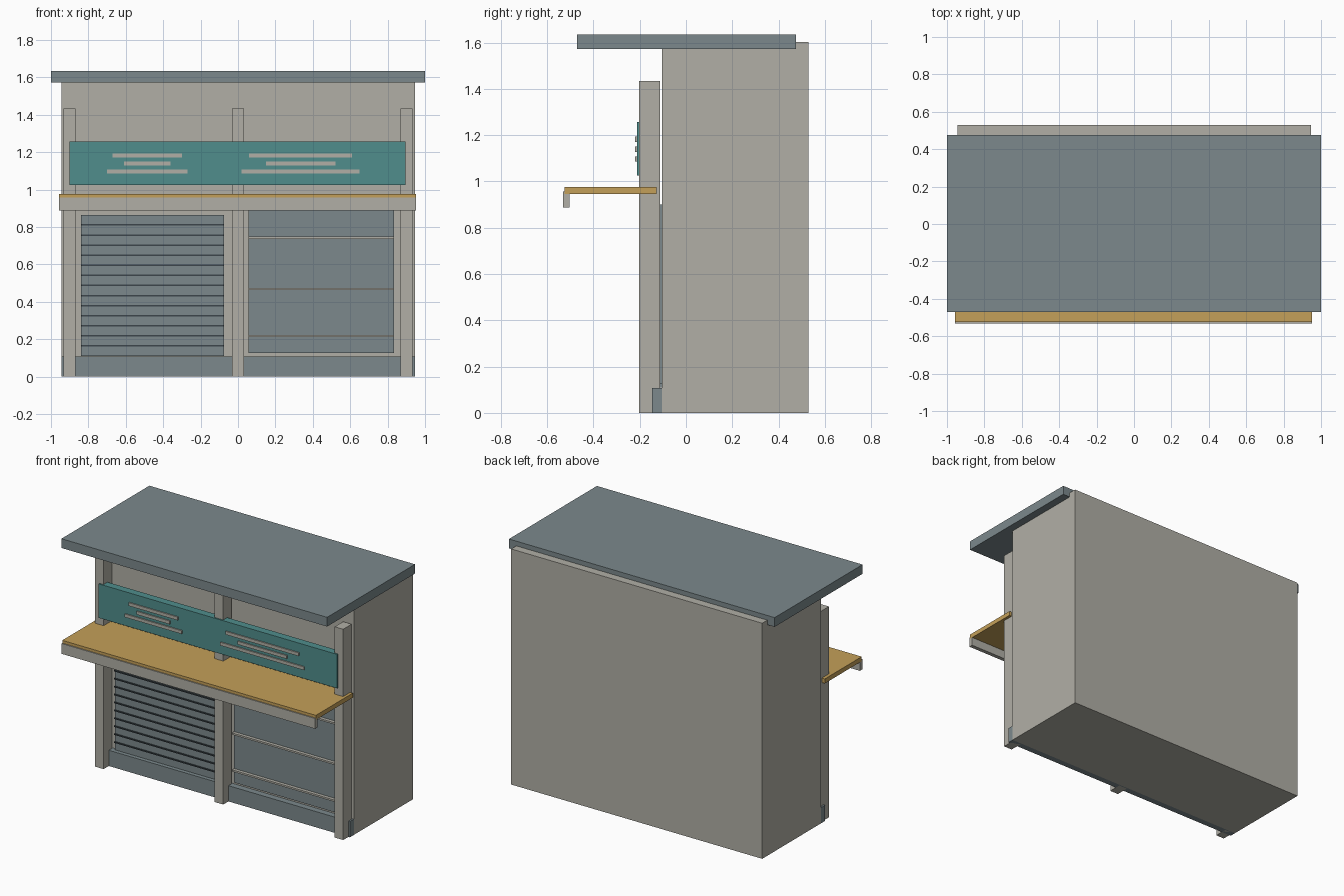
import bpy

cube = bpy.data.objects.get("Cube")
if cube:
    bpy.data.objects.remove(cube, do_unlink=True)


def material(name, rgb):
    mat = bpy.data.materials.new(name)
    mat.use_nodes = True
    color = (*rgb, 1.0)
    mat.diffuse_color = color
    mat.node_tree.nodes["Principled BSDF"].inputs["Base Color"].default_value = color
    return mat


beige = material("warm grey", (0.44, 0.43, 0.38))
slate = material("slate grey", (0.20, 0.25, 0.265))
teal = material("teal", (0.08, 0.27, 0.265))
wood = material("golden wood", (0.55, 0.35, 0.10))
dark = material("dark slate", (0.045, 0.06, 0.07))


def box(name, x, y, z, mat):
    """Box spanning the given (low, high) range on each axis."""
    spans = (x, y, z)
    bpy.ops.mesh.primitive_cube_add(size=1, location=[(a + b) / 2 for a, b in spans])
    obj = bpy.context.object
    obj.name = name
    obj.scale = [b - a for a, b in spans]
    bpy.ops.object.transform_apply(location=False, rotation=False, scale=True)
    obj.data.materials.append(mat)
    return obj


FRONT = -0.104  # front wall of the cabin

# Cabin, roof and plinth
box("cabin_body", (-0.945, 0.945), (FRONT, 0.53), (0, 1.603), beige)
box("roof_slab", (-1, 1), (-0.47, 0.475), (1.572, 1.635), slate)
box("plinth", (-0.945, 0.945), (-0.147, FRONT), (0, 0.107), slate)

# Front posts
for side, x in (("right", -0.902), ("middle", -0.001), ("left", 0.902)):
    box(side + "_post", (x - 0.032, x + 0.032), (-0.203, -0.112), (0, 1.434), beige)

# Counter with hanging fascia
box("counter_top", (-0.956, 0.953), (-0.524, -0.127), (0.945, 0.976), wood)
box("counter_fascia", (-0.956, 0.953), (-0.531, -0.504), (0.887, 0.957), beige)

# Sign board with plain stripes
box("sign_board", (-0.9, 0.895), (-0.212, -0.16), (1.025, 1.256), teal)
stripe_rows = (
    (1.182, (-0.67, -0.30), (0.06, 0.61)),
    (1.139, (-0.61, -0.36), (0.15, 0.52)),
    (1.097, (-0.70, -0.27), (0.02, 0.65)),
)
for z, *spans in stripe_rows:
    for span in spans:
        box("sign_stripe", span, (-0.22, -0.212), (z - 0.011, z + 0.011), beige)

# Roller shutter with dark slat joints
low, high, slats = 0.11, 0.865, 14
box("roller_shutter", (-0.84, -0.075), (-0.125, FRONT), (low, high), slate)
for i in range(1, slats):
    z = low + (high - low) * i / slats
    box("slat_joint", (-0.84, -0.075), (-0.132, -0.125), (z - 0.004, z + 0.004), dark)

# Panel with shelf rails
box("shelf_panel", (0.057, 0.835), (-0.125, FRONT), (0.127, 0.9), slate)
for z in (0.217, 0.468, 0.743):
    box("shelf_rail", (0.057, 0.835), (-0.148, -0.125), (z - 0.006, z + 0.006), beige)
